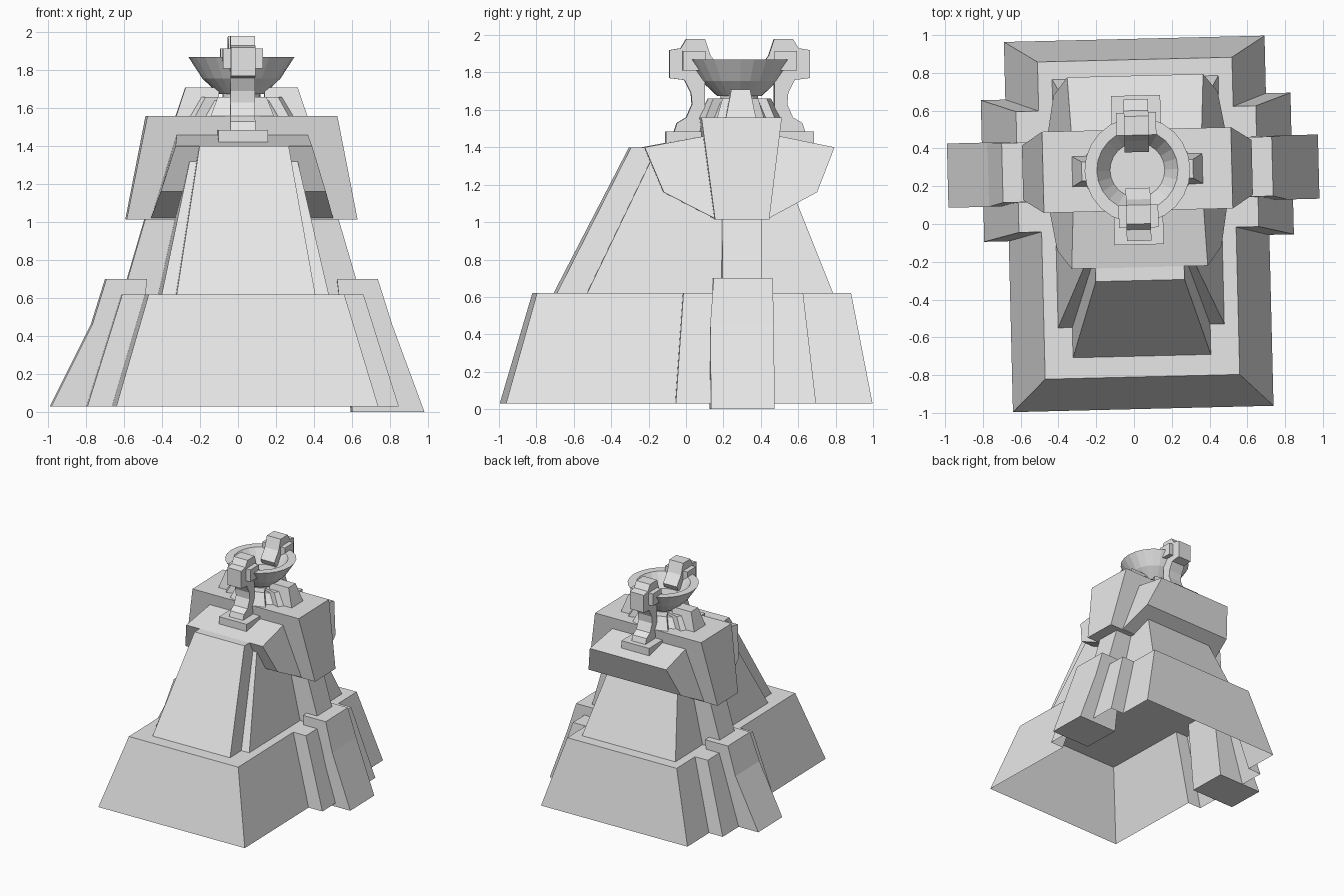
import bpy, bmesh, math
from mathutils import Matrix

cube = bpy.data.objects.get("Cube")
if cube:
    bpy.data.objects.remove(cube)

stone = bpy.data.materials.new("light_grey_stone")
stone.use_nodes = True
GREY = (0.8, 0.8, 0.8, 1)
stone.diffuse_color = GREY
stone.node_tree.nodes["Principled BSDF"].inputs["Base Color"].default_value = GREY

MID_Y = 0.285                                    # centre line of bowl and arms
PLACE = Matrix.Rotation(math.radians(1.4), 4, 'Z') @ Matrix.Translation((0.025, 0, 0))


def loft(name, rings, bottom=True, top=True, closed=False):
    """Skin a list of equal-length point rings with flat faces."""
    bm = bmesh.new()
    rows = [[bm.verts.new(p) for p in ring] for ring in rings]
    n = len(rows[0])
    pairs = list(zip(rows, rows[1:]))
    if closed:
        pairs.append((rows[-1], rows[0]))
    for a, b in pairs:
        for i in range(n):
            j = (i + 1) % n
            bm.faces.new((a[i], a[j], b[j], b[i]))
    if bottom and not closed:
        bm.faces.new(rows[0][::-1])
    if top and not closed:
        bm.faces.new(rows[-1])
    bmesh.ops.recalc_face_normals(bm, faces=bm.faces)
    me = bpy.data.meshes.new(name)
    bm.to_mesh(me)
    bm.free()
    me.materials.append(stone)
    ob = bpy.data.objects.new(name, me)
    ob.matrix_world = PLACE
    bpy.context.collection.objects.link(ob)
    return ob


def rect(hx, y0, y1, z):
    return [(-hx, y0, z), (hx, y0, z), (hx, y1, z), (-hx, y1, z)]


def ellipse(rx, ry, z, n=24):
    return [(rx * math.cos(math.tau * i / n), MID_Y + ry * math.sin(math.tau * i / n), z)
            for i in range(n)]


def prism_x(name, profile, x0, x1):
    """Extrude a (y, z) profile along x."""
    return loft(name, [[(x, y, z) for y, z in profile] for x in (x0, x1)])


def cross(bx, y0, y1, mx, m0, m1, z):
    """Rectangle with a wide step on each side."""
    half = [(bx, y0), (bx, m0), (mx, m0), (mx, m1), (bx, m1), (bx, y1)]
    return [(x, y, z) for x, y in half] + [(-x, y, z) for x, y in reversed(half)]


# Hollow plinth with stepped sides
loft("plinth", [cross(0.69, -0.98, 0.98, 0.82, -0.075, 0.675, 0.03),
                cross(0.515, -0.81, 0.87, 0.635, -0.03, 0.61, 0.62)], bottom=False)

# Tower body and raised front panel
loft("tower_body", [rect(0.44, -0.54, 0.775, 0.62), rect(0.285, -0.20, 0.50, 1.32)])
loft("front_panel", [rect(0.365, -0.70, 0.0, 0.62), rect(0.235, -0.30, 0.2, 1.40)])

# Buttresses on both sides; the feet differ slightly
for side, label, foot_x, foot_z in ((1, "left", 0.96, 0.0), (-1, "right", 1.005, 0.03)):
    outline = [(0.58, foot_z), (foot_x, foot_z), (0.79, 0.46), (0.715, 0.70), (0.5, 0.70)]
    rings = [[(side * x, y0 if z < 0.6 else y0 + inset, z) for x, z in outline]
             for y0, inset in ((0.11, 0.02), (0.45, -0.005))]
    loft(label + "_buttress", rings)
    rings = [[(side * x, y, z) for x, z in ((0.3, 0.62), (0.625, 0.62), (0.42, 1.32), (0.3, 1.32))]
             for y in (0.18, 0.39)]
    loft(label + "_upper_buttress", rings)

# Hood: side profile whose width grows toward the bottom
hood = [(0.09, 1.46, 0.345), (-0.23, 1.40, 0.36), (-0.13, 1.16, 0.435), (0.14, 1.02, 0.48),
        (0.43, 1.02, 0.48), (0.69, 1.16, 0.435), (0.785, 1.40, 0.36), (0.49, 1.46, 0.345)]
loft("hood", [[(s * w, y, z) for y, z, w in hood] for s in (-1, 1)])

# Crown block over the hood
loft("crown_block", [rect(0.608, 0.14, 0.43, 1.015), rect(0.50, 0.07, 0.50, 1.56)])

# Ribbed footing, side clamps and stem below the bowl
loft("bowl_footing", [ellipse(0.25, 0.17, 1.56, 16), ellipse(0.19, 0.13, 1.64, 16)])
for k in range(8):
    a = math.tau * (k + 0.5) / 8
    c, s = math.cos(a), math.sin(a)
    rings = [[(c * r - s * w, MID_Y + (s * r + c * w) * 0.75, z)
              for r, w in ((0.1, -w0), (r0, -w0), (r0, w0), (0.1, w0))]
             for r0, w0, z in ((0.29, 0.06, 1.56), (0.225, 0.045, 1.66))]
    loft("footing_rib_%d" % k, rings)
for side, label in ((1, "left"), (-1, "right")):
    rings = [[(side * x, MID_Y + y, z) for x, y in ((0.12, -w), (x1, -w), (x1, w), (0.12, w))]
             for x1, w, z in ((0.345, 0.08, 1.56), (0.295, 0.05, 1.71))]
    loft(label + "_bowl_clamp", rings)
loft("bowl_stem", [ellipse(0.10, 0.10, 1.56), ellipse(0.10, 0.10, 1.70)])

# Bowl turned from an outer and inner profile
bowl_profile = [(0.12, 1.675), (0.205, 1.755), (0.28, 1.87), (0.215, 1.87), (0.145, 1.75)]
loft("bowl", [ellipse(r, r, z) for r, z in bowl_profile])

# Curved arms gripping the bowl from front and back
arm = [(-0.07, 1.47), (-0.05, 1.53), (0.0, 1.56), (0.03, 1.63), (0.025, 1.69), (-0.01, 1.76),
       (-0.09, 1.77), (-0.09, 1.92), (-0.03, 1.93), (0.0, 1.98), (0.10, 1.98), (0.13, 1.89),
       (0.19, 1.81), (0.17, 1.77), (0.10, 1.76), (0.10, 1.62), (0.07, 1.47)]
cheek = [(-0.02, 1.81), (-0.02, 1.915), (0.10, 1.915), (0.10, 1.81)]
pedestal = [(-0.11, 1.41), (-0.11, 1.485), (0.08, 1.485), (0.08, 1.41)]
for label, flip in (("front", False), ("back", True)):
    for part, profile, hw in (("arm", arm, 0.065), ("arm_cheek", cheek, 0.105),
                              ("arm_pedestal", pedestal, 0.13)):
        pts = [(2 * MID_Y - y if flip else y, z) for y, z in profile]
        prism_x(label + "_" + part, pts, -hw, hw)
